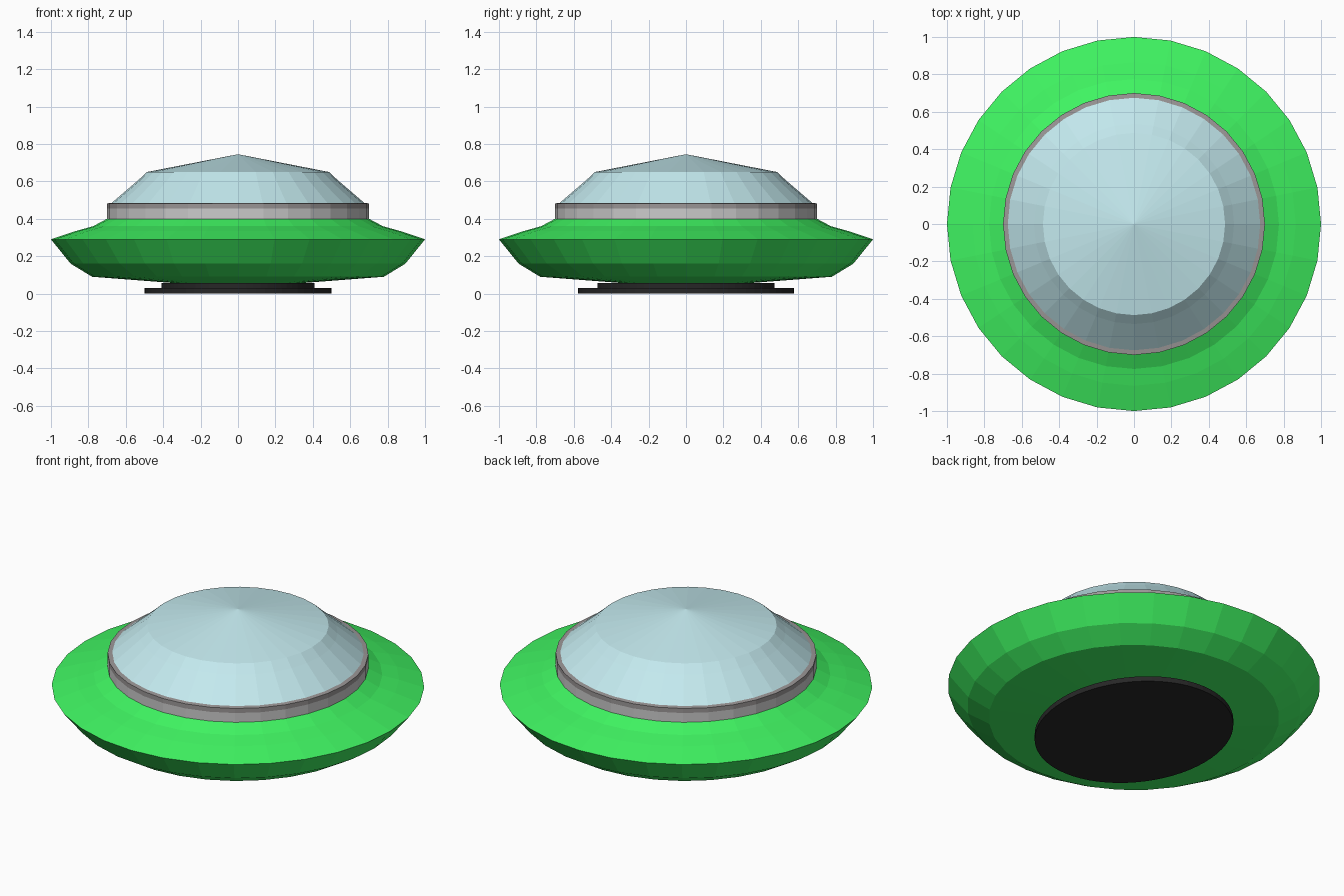
import bpy, bmesh
from math import cos, sin, pi

if "Cube" in bpy.data.objects:
    bpy.data.objects.remove(bpy.data.objects["Cube"])


def material(name, rgb):
    m = bpy.data.materials.new(name)
    m.diffuse_color = (*rgb, 1)
    m.use_nodes = True
    m.node_tree.nodes["Principled BSDF"].inputs["Base Color"].default_value = m.diffuse_color
    return m


def lathe(name, profile, mat, sides=32, sx=1.0, sy=1.0):
    """Revolve (radius, z) points around z; radius 0 becomes a pole."""
    bm = bmesh.new()
    rings = []
    for r, z in profile:
        n = sides if r > 0 else 1
        rings.append([bm.verts.new((r * sx * cos(2 * pi * i / sides),
                                    r * sy * sin(2 * pi * i / sides), z))
                      for i in range(n)])
    for a, b in zip(rings, rings[1:]):
        for i in range(sides):
            j = (i + 1) % sides
            quad = [a[i % len(a)], a[j % len(a)], b[j % len(b)], b[i % len(b)]]
            bm.faces.new(list(dict.fromkeys(quad)))
    bmesh.ops.recalc_face_normals(bm, faces=bm.faces)
    mesh = bpy.data.meshes.new(name)
    bm.to_mesh(mesh)
    bm.free()
    mesh.materials.append(mat)
    ob = bpy.data.objects.new(name, mesh)
    bpy.context.collection.objects.link(ob)
    return ob


green = material("green", (0.05, 0.9, 0.12))
glass = material("pale_blue", (0.55, 0.82, 0.86))
grey = material("grey", (0.62, 0.6, 0.6))
dark = material("dark_grey", (0.33, 0.31, 0.31))
black = material("black", (0.02, 0.02, 0.02))

# Saucer hull
lathe("saucer_hull", [(0, 0.03), (0.78, 0.09), (0.895, 0.16), (1.0, 0.29),
                      (0.865, 0.335), (0.775, 0.36), (0.70, 0.40)], green)

# Collar around the dome, with dark bevelled trim
lathe("collar", [(0.70, 0.40), (0.70, 0.455)], grey)
lathe("collar_trim", [(0.70, 0.455), (0.70, 0.482), (0.675, 0.485)], dark)

# Faceted dome
lathe("dome", [(0.675, 0.485), (0.535, 0.605), (0.487, 0.65), (0, 0.745)], glass)

# Stepped oval base plate
lathe("base_plate", [(0, 0), (0.5, 0), (0.5, 0.03), (0.41, 0.03), (0.41, 0.057)],
      black, sides=64, sy=1.155)
